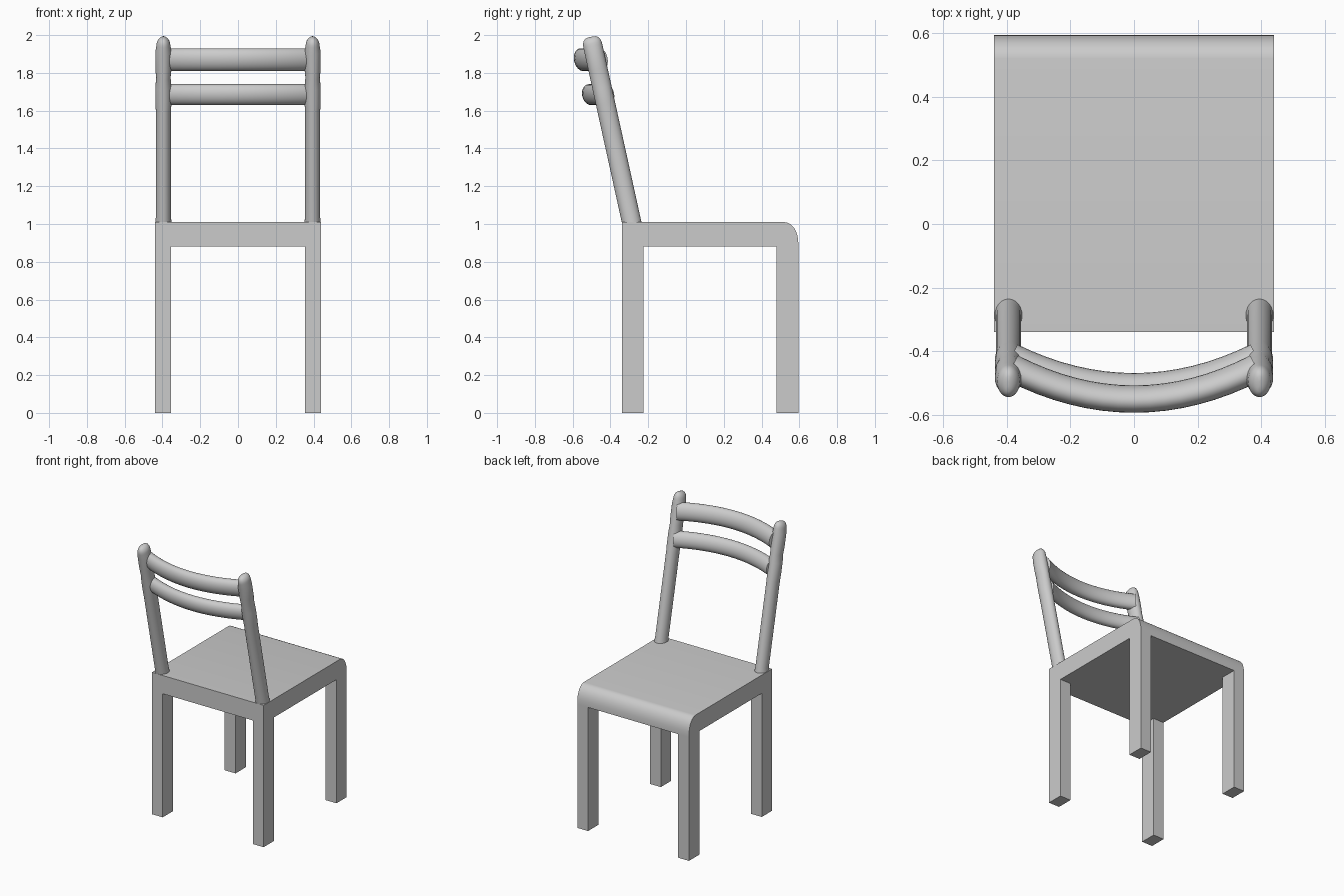
import bpy, bmesh, math
from mathutils import Vector

if "Cube" in bpy.data.objects:
    bpy.data.objects.remove(bpy.data.objects["Cube"])

TILT = math.radians(12.4)
BACK = Vector((0, math.cos(TILT), math.sin(TILT)))   # across the leaning back
UP = Vector((0, -math.sin(TILT), math.cos(TILT)))    # along the leaning back


def finish(name, bm, smooth=None):
    bmesh.ops.recalc_face_normals(bm, faces=bm.faces)
    me = bpy.data.meshes.new(name)
    bm.to_mesh(me)
    bm.free()
    ob = bpy.data.objects.new(name, me)
    bpy.context.collection.objects.link(ob)
    if smooth:
        bpy.ops.object.select_all(action='DESELECT')
        ob.select_set(True)
        bpy.context.view_layer.objects.active = ob
        bpy.ops.object.shade_smooth_by_angle(angle=math.radians(smooth))
    return ob


def loft(name, rings, sides=24):
    """Tube through rings of (centre, half-axis u, half-axis v)."""
    bm = bmesh.new()
    loops = []
    for c, u, v in rings:
        loops.append([bm.verts.new(c + u * math.cos(a) + v * math.sin(a))
                      for a in (2 * math.pi * i / sides for i in range(sides))])
    for a, b in zip(loops, loops[1:]):
        for i in range(sides):
            j = (i + 1) % sides
            bm.faces.new((a[i], a[j], b[j], b[i]))
    bm.faces.new(loops[0])
    bm.faces.new(loops[-1])
    return finish(name, bm, 40)


# Seat: side profile with a rounded front edge, extruded across
profile = [(-0.34, 0.88), (0.595, 0.88)]
for i in range(9):
    a = math.pi / 2 * i / 8
    profile.append((0.52 + 0.075 * math.cos(a), 0.89 + 0.12 * math.sin(a) ** 0.9))
profile.append((-0.34, 1.01))
bm = bmesh.new()
face = bm.faces.new([bm.verts.new((-0.44, y, z)) for y, z in profile])
ext = bmesh.ops.extrude_face_region(bm, geom=[face])
bmesh.ops.translate(bm, vec=(0.88, 0, 0),
                    verts=[g for g in ext['geom'] if isinstance(g, bmesh.types.BMVert)])
finish("seat", bm, 30)


# Four square legs, flush with the seat corners
def leg(name, x, y):
    bm = bmesh.new()
    bmesh.ops.create_cube(bm, size=1)
    bmesh.ops.scale(bm, vec=(0.085, 0.116, 0.88), verts=bm.verts)
    bmesh.ops.translate(bm, vec=(x, y, 0.44), verts=bm.verts)
    finish(name, bm)


for side, s in (("left", -1), ("right", 1)):
    leg(f"back_leg_{side}", s * 0.3975, -0.282)
    leg(f"front_leg_{side}", s * 0.3975, 0.537)

    # Leaning back post: flared foot, slight swelling at the rails, domed tip
    levels = [(0.96, .044), (1.012, .043), (1.035, .040), (1.60, .040),
              (1.64, .043), (1.72, .043), (1.775, .038), (1.82, .043),
              (1.91, .043), (1.945, .037)]
    rings = []
    for z, rx in levels:
        c = Vector((s * 0.395, -0.288 - math.tan(TILT) * (z - 1.01), z))
        rings.append((c, Vector((rx, 0, 0)), BACK * 0.051))
    tip = rings[-1][0]
    for i in range(1, 7):
        a = math.pi / 2 * i / 6.2
        r = math.cos(a)
        rings.append((tip + UP * 0.047 * math.sin(a),
                      Vector((0.037 * r, 0, 0)), BACK * 0.051 * r ** 0.6))
    loft(f"back_post_{side}", rings)


# Two oval rails bowed backwards between the posts
def rail(name, z, y_mid, y_end, half_h, half_d):
    rings = []
    for i in range(17):
        x = -0.385 + 0.77 * i / 16
        k = (y_end - y_mid) / 0.385 ** 2
        c = Vector((x, y_mid + k * x * x, z))
        n = Vector((-2 * k * x, 1, 0)).normalized()
        across = (n * math.cos(TILT) + Vector((0, 0, math.sin(TILT)))) * half_d
        along = (-n * math.sin(TILT) + Vector((0, 0, math.cos(TILT)))) * half_h
        rings.append((c, across, along))
    loft(name, rings)


rail("upper_rail", 1.87, -0.551, -0.452, 0.061, 0.042)
rail("lower_rail", 1.685, -0.510, -0.416, 0.056, 0.040)
